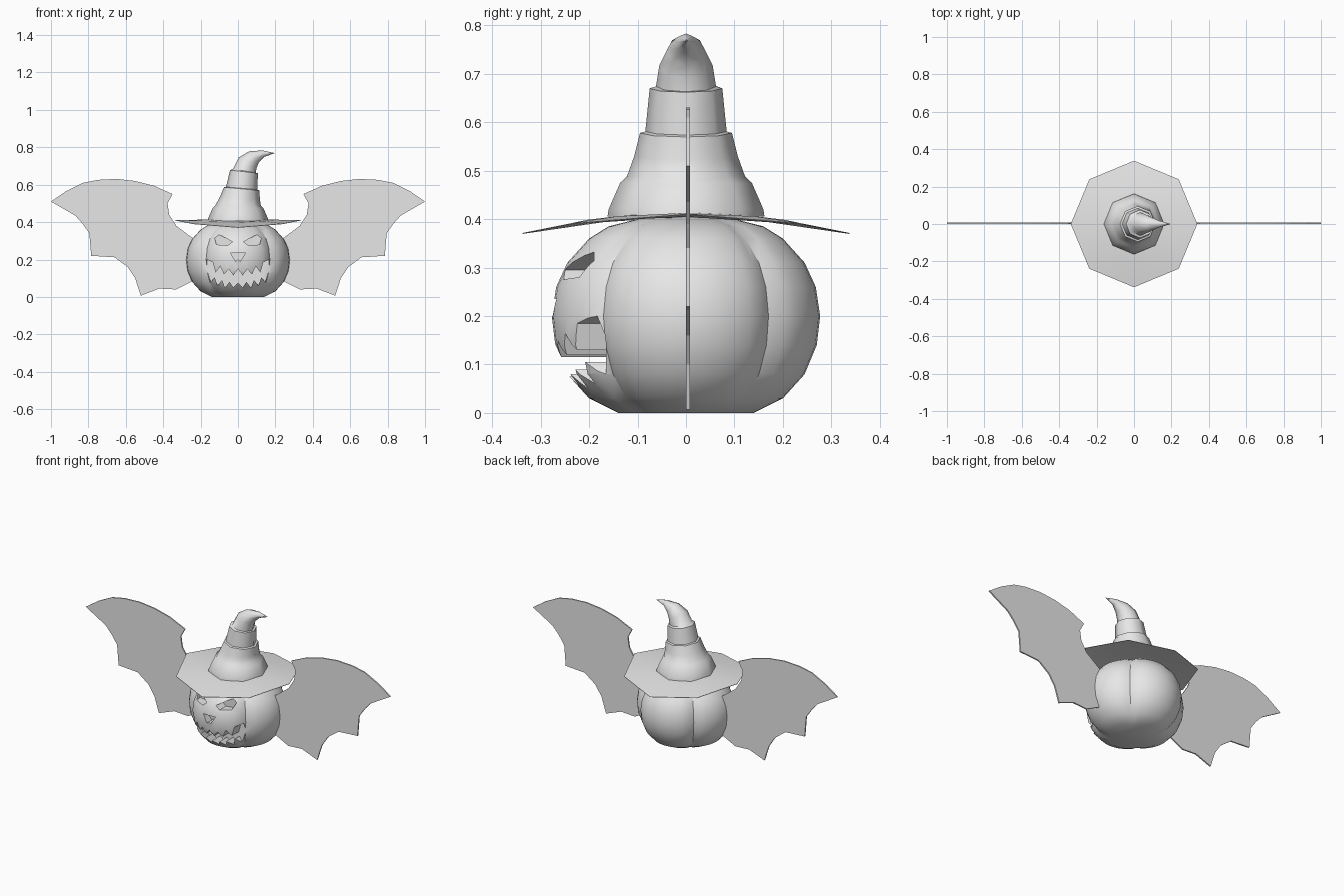
import bpy, bmesh, math
from mathutils import Matrix, Vector

if "Cube" in bpy.data.objects:
    bpy.data.objects.remove(bpy.data.objects["Cube"])

grey = bpy.data.materials.new("plain_grey")
grey.diffuse_color = (0.8, 0.8, 0.8, 1)
grey.use_nodes = True
grey.node_tree.nodes["Principled BSDF"].inputs["Base Color"].default_value = grey.diffuse_color


def make_object(name, bm, smooth=None):
    bmesh.ops.recalc_face_normals(bm, faces=bm.faces)
    mesh = bpy.data.meshes.new(name)
    bm.to_mesh(mesh)
    bm.free()
    mesh.materials.append(grey)
    obj = bpy.data.objects.new(name, mesh)
    bpy.context.collection.objects.link(obj)
    if smooth:
        smooth_object(obj, smooth)
    return obj


def smooth_object(obj, angle):
    bpy.ops.object.select_all(action='DESELECT')
    obj.select_set(True)
    bpy.context.view_layer.objects.active = obj
    bpy.ops.object.shade_smooth_by_angle(angle=math.radians(angle))


def loft(rings):
    """Skin a list of equal-length point rings and cap both ends."""
    bm = bmesh.new()
    rows = [[bm.verts.new(p) for p in ring] for ring in rings]
    n = len(rows[0])
    for a, b in zip(rows, rows[1:]):
        for i in range(n):
            j = (i + 1) % n
            bm.faces.new((a[i], a[j], b[j], b[i]))
    bm.faces.new(rows[0])
    bm.faces.new(rows[-1])
    return bm


def prism(outline, y0, y1):
    """Extrude an x,z outline between two depths."""
    return loft([[(x, y, z) for x, z in outline] for y in (y0, y1)])


def mirrored(points):
    return [(-x, z) for x, z in reversed(points)]


# Pumpkin body: ribbed round profile
profile = [(0.14, 0), (0.20, 0.03), (0.245, 0.08), (0.27, 0.14), (0.277, 0.2),
           (0.268, 0.26), (0.245, 0.31), (0.20, 0.36), (0.16, 0.385), (0.08, 0.405)]
SEG = 48


def rib(a):
    return 0.87 + 0.13 * abs(math.cos(2 * a)) ** 0.6


angles = [2 * math.pi * i / SEG for i in range(SEG)]
body = make_object("pumpkin_body", loft(
    [[(r * rib(a) * math.cos(a), r * rib(a) * math.sin(a), z) for a in angles]
     for r, z in profile]))

# Carved face: eyes, nose and toothed mouth
eye = [(0.03, 0.295), (0.055, 0.275), (0.115, 0.28), (0.135, 0.345), (0.085, 0.325)]
nose = [(-0.04, 0.235), (-0.012, 0.19), (0.0, 0.2), (0.012, 0.19), (0.04, 0.235)]
upper = [(0.0, 0.15), (0.025, 0.115), (0.05, 0.15), (0.075, 0.12), (0.095, 0.165),
         (0.12, 0.13), (0.135, 0.185), (0.165, 0.2)]
lower = [(0.17, 0.13), (0.145, 0.08), (0.125, 0.105), (0.11, 0.06), (0.085, 0.09),
         (0.07, 0.05), (0.045, 0.08), (0.025, 0.05)]
half = upper + lower
mouth = half + [(0.0, 0.075)] + mirrored(half[1:])
for name, outline, depth in (("eye_cutter_right", eye, -0.19),
                             ("eye_cutter_left", mirrored(eye), -0.19),
                             ("nose_cutter", nose, -0.23),
                             ("mouth_cutter", mouth, -0.165)):
    cutter = make_object(name, prism(outline, -0.4, depth))
    cutter.hide_render = True
    mod = body.modifiers.new(name, 'BOOLEAN')
    mod.operation = 'DIFFERENCE'
    mod.solver = 'EXACT'
    mod.object = cutter
    bpy.context.view_layer.objects.active = body
    bpy.ops.object.modifier_apply(modifier=mod.name)
    bpy.data.objects.remove(cutter)
smooth_object(body, 35)

# Bat wings: thin scalloped plates
wing = [(0.2, 0.29), (0.25, 0.32), (0.33, 0.38), (0.368, 0.44), (0.377, 0.50), (0.35, 0.55),
        (0.45, 0.595), (0.55, 0.62), (0.65, 0.631), (0.75, 0.626), (0.83, 0.61),
        (0.92, 0.565), (1.0, 0.51), (0.87, 0.435), (0.83, 0.39), (0.795, 0.34),
        (0.785, 0.22), (0.66, 0.212), (0.59, 0.16), (0.55, 0.10), (0.52, 0.007),
        (0.42, 0.045), (0.33, 0.04), (0.24, 0.085), (0.2, 0.1)]
make_object("wing_right", prism(wing, 0.0, 0.008))
make_object("wing_left", prism(mirrored(wing), 0.0, 0.008))

# Hat brim: octagon drooping towards front and back
octagon = [math.radians(45 * i) for i in range(8)]


def brim_ring(r, lift):
    return [(r * math.cos(a), r * math.sin(a),
             0.41 - 0.04 * (r * math.sin(a) / 0.34) ** 2 + lift) for a in octagon]


make_object("hat_brim", loft([brim_ring(0.1, -0.006), brim_ring(0.2, -0.005),
                              brim_ring(0.338, -0.001), brim_ring(0.338, 0.001),
                              brim_ring(0.2, 0.003), brim_ring(0.1, 0.003)]), 40)

# Hat cone: stepped, bending to the right (x, z, radius, tilt)
steps = [(0, 0.405, 0.162, 0), (0, 0.42, 0.16, 0), (0, 0.475, 0.136, 0),
         (0, 0.488, 0.122, 0), (0.01, 0.53, 0.107, 3), (0.02, 0.578, 0.095, 5),
         (0.02, 0.581, 0.084, 5), (0.032, 0.67, 0.075, 6), (0.034, 0.674, 0.062, 10),
         (0.052, 0.718, 0.055, 30), (0.085, 0.748, 0.04, 50),
         (0.135, 0.766, 0.018, 75), (0.194, 0.769, 0.001, 90)]
rings = []
for x, z, r, tilt in steps:
    turn = Matrix.Rotation(math.radians(tilt), 3, 'Y')
    rings.append([turn @ Vector((r * math.cos(a), r * math.sin(a), 0)) + Vector((x, 0, z))
                  for a in octagon])
make_object("hat_cone", loft(rings), 50)
